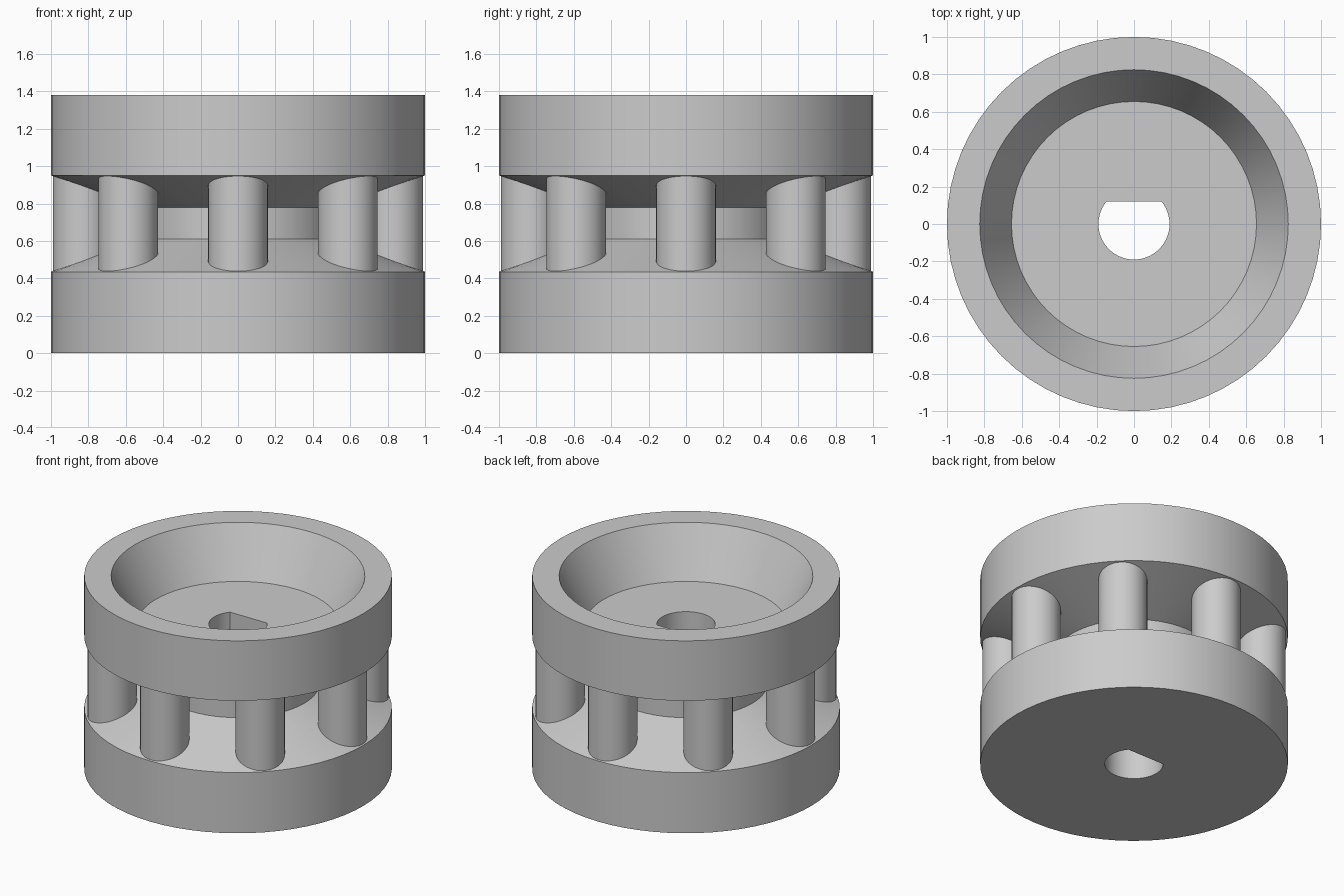
import bpy
import bmesh
from math import asin, cos, pi, radians, sin

cube = bpy.data.objects.get("Cube")
if cube:
    bpy.data.objects.remove(cube, do_unlink=True)

grey = bpy.data.materials.new("plain grey")
grey.use_nodes = True
grey.diffuse_color = (0.6, 0.6, 0.6, 1)
grey.node_tree.nodes["Principled BSDF"].inputs["Base Color"].default_value = (0.6, 0.6, 0.6, 1)


def add_object(name, bm):
    bmesh.ops.recalc_face_normals(bm, faces=bm.faces)
    mesh = bpy.data.meshes.new(name)
    bm.to_mesh(mesh)
    bm.free()
    mesh.materials.append(grey)
    obj = bpy.data.objects.new(name, mesh)
    bpy.context.collection.objects.link(obj)
    return obj


def activate(obj):
    bpy.ops.object.select_all(action="DESELECT")
    obj.select_set(True)
    bpy.context.view_layer.objects.active = obj


def smooth(obj):
    activate(obj)
    bpy.ops.object.shade_smooth_by_angle(angle=radians(20))


def lathe(name, profile, segments):
    # Rings of (radius, height), closed by a flat disc at each end
    bm = bmesh.new()
    rings = [[bm.verts.new((r * cos(2 * pi * i / segments), r * sin(2 * pi * i / segments), z))
              for i in range(segments)] for r, z in profile]
    for low, high in zip(rings, rings[1:]):
        for i in range(segments):
            j = (i + 1) % segments
            bm.faces.new((low[i], low[j], high[j], high[i]))
    bm.faces.new(rings[0])
    bm.faces.new(rings[-1])
    return add_object(name, bm)


# Wheel body: lower drum, tapered groove around the hub, upper drum with a bowl
body = lathe("wheel_body", [(1, 0), (1, 0.435), (0.53, 0.61), (0.53, 0.78), (1, 0.95),
                            (1, 1.38), (0.825, 1.38), (0.655, 1.035)], 64)

# D-shaped shaft bore, flat towards the back
bore_radius, flat_y, steps = 0.19, 0.12, 40
start = pi - asin(flat_y / bore_radius)
sweep = 3 * pi - 2 * start
bm = bmesh.new()
outline = [bm.verts.new((bore_radius * cos(start + sweep * i / steps),
                         bore_radius * sin(start + sweep * i / steps), -0.2))
           for i in range(steps + 1)]
base = bm.faces.new(outline)
sides = bmesh.ops.extrude_face_region(bm, geom=[base])
bmesh.ops.translate(bm, vec=(0, 0, 2), verts=[v for v in sides["geom"] if isinstance(v, bmesh.types.BMVert)])
cutter = add_object("bore_cutter", bm)
cutter.hide_render = True

cut = body.modifiers.new("shaft bore", "BOOLEAN")
cut.operation = "DIFFERENCE"
cut.solver = "EXACT"
cut.object = cutter
activate(body)
bpy.ops.object.modifier_apply(modifier=cut.name)
bpy.data.objects.remove(cutter, do_unlink=True)
smooth(body)

# Ring of pillars joining the two drums, ends buried in the body
for i in range(8):
    angle = i * pi / 4
    pillar = lathe(f"pillar_{i + 1}", [(0.16, 0.4), (0.16, 0.99)], 40)
    pillar.location = (0.83 * cos(angle), 0.83 * sin(angle), 0)
    smooth(pillar)
